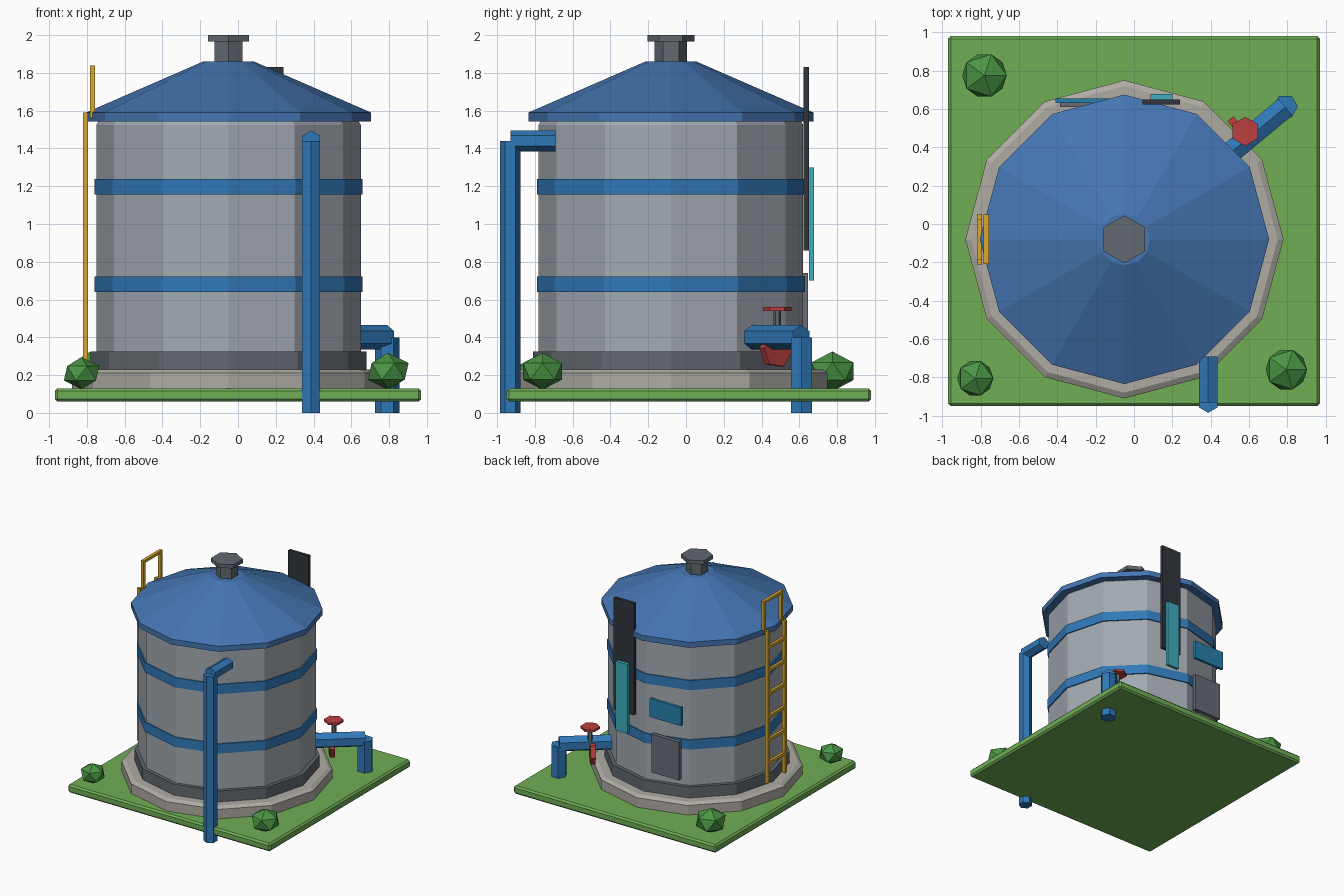
import bpy, bmesh, math
from mathutils import Vector, Matrix

if "Cube" in bpy.data.objects:
    bpy.data.objects.remove(bpy.data.objects["Cube"])

COLORS = {
    "grass": (0.16, 0.42, 0.09), "leaf": (0.07, 0.30, 0.06), "concrete": (0.43, 0.41, 0.37),
    "steel": (0.36, 0.40, 0.44), "dark_steel": (0.12, 0.14, 0.16), "roof_blue": (0.06, 0.18, 0.45),
    "pipe_blue": (0.03, 0.19, 0.48), "red": (0.50, 0.05, 0.05), "yellow": (0.70, 0.40, 0.03),
    "black": (0.03, 0.035, 0.045), "cyan": (0.05, 0.42, 0.52), "sign_blue": (0.02, 0.22, 0.42),
    "door_grey": (0.14, 0.15, 0.18),
}


def material(name):
    m = bpy.data.materials.get(name)
    if not m:
        m = bpy.data.materials.new(name)
        m.diffuse_color = (*COLORS[name], 1)
        m.use_nodes = True
        m.node_tree.nodes["Principled BSDF"].inputs["Base Color"].default_value = m.diffuse_color
    return m


def finish(name, bm, color):
    bmesh.ops.recalc_face_normals(bm, faces=bm.faces)
    me = bpy.data.meshes.new(name)
    bm.to_mesh(me)
    bm.free()
    me.materials.append(material(color))
    ob = bpy.data.objects.new(name, me)
    bpy.context.collection.objects.link(ob)
    return ob


def turned(name, origin, axis, u, profile, n, color):
    """Closed n-sided solid: (radius, height) rings along axis, first corner towards u."""
    o, a, u = Vector(origin), Vector(axis).normalized(), Vector(u)
    u = (u - a * u.dot(a)).normalized()
    v = a.cross(u)
    bm = bmesh.new()
    rings = []
    for r, h in profile:
        rings.append([bm.verts.new(o + a * h + (u * math.cos(t) + v * math.sin(t)) * r)
                      for t in (2 * math.pi * k / n for k in range(n))])
    for lo, hi in zip(rings, rings[1:]):
        for k in range(n):
            bm.faces.new((lo[k], lo[(k + 1) % n], hi[(k + 1) % n], hi[k]))
    bm.faces.new(rings[0][::-1])
    bm.faces.new(rings[-1])
    return finish(name, bm, color)


def pipe(name, p0, p1, r, u, color="pipe_blue"):
    d = Vector(p1) - Vector(p0)
    return turned(name, p0, d, u, [(r, 0), (r, d.length)], 6, color)


def box(name, lo, hi, color, bevel=0.0):
    lo, hi = Vector(lo), Vector(hi)
    bm = bmesh.new()
    bmesh.ops.create_cube(bm, size=1, matrix=Matrix.Translation((lo + hi) / 2)
                          @ Matrix.Diagonal((*(hi - lo), 1)))
    if bevel:
        bmesh.ops.bevel(bm, geom=bm.edges[:], offset=bevel, segments=1, affect='EDGES')
    return finish(name, bm, color)


Z, X, Y = (0, 0, 1), (1, 0, 0), (0, 1, 0)
CX, CY = -0.05, -0.08
C = (CX, CY, 0)

# Ground
box("ground_slab", (-0.97, -0.95, 0.06), (0.97, 0.98, 0.13), "grass", 0.014)

# Tank, from footing to vent
turned("footing", C, Z, Y, [(0.83, 0.12), (0.83, 0.212), (0.80, 0.23)], 12, "concrete")
turned("skirt", C, Z, Y, [(0.73, 0.22), (0.73, 0.325)], 12, "dark_steel")
turned("tank_body", C, Z, Y, [(0.70, 0.23), (0.70, 1.525), (0.685, 1.55)], 12, "steel")
for i, z in enumerate((0.64, 1.155)):
    turned(f"band_{i + 1}", C, Z, Y, [(0.71, z), (0.71, z + 0.083)], 12, "pipe_blue")
turned("roof", C, Z, Y, [(0.755, 1.543), (0.755, 1.59), (0.135, 1.86)], 12, "roof_blue")
turned("vent_stem", C, Z, Y, [(0.086, 1.84), (0.086, 1.97)], 6, "dark_steel")
turned("vent_cap", C, Z, Y, [(0.125, 1.967), (0.125, 2.0)], 6, "dark_steel")

# Front inlet pipe
pipe("inlet_riser", (0.387, -0.93, 0), (0.387, -0.93, 1.44), 0.055, Y)
pipe("inlet_elbow", (0.387, -0.93, 1.44), (0.387, -0.69, 1.44), 0.055, Z)

# Side outlet pipe with valve
out = Vector((0.77, 0.64, 0))
pipe("outlet_pipe", (0.465, 0.34, 0.40), (0.79, 0.61, 0.40), 0.065, Z)
pipe("outlet_drop", (0.79, 0.612, 0), (0.79, 0.612, 0.40), 0.065, X)
turned("valve_flange", (0.565, 0.475, 0.335), out, Vector((-0.64, 0.77, -0.1)),
       [(0.097, -0.02), (0.097, 0.02)], 6, "red")
pipe("valve_stem", (0.58, 0.483, 0.42), (0.58, 0.483, 0.545), 0.02, Y, "dark_steel")
pipe("valve_wheel", (0.58, 0.483, 0.54), (0.58, 0.483, 0.56), 0.076, Y, "red")

# Ladder on the left, with a grab loop over the roof edge
for s, side in ((-1, "front"), (1, "back")):
    y = CY + s * 0.118
    box(f"ladder_rail_{side}", (-0.82, y - 0.014, 0.27), (-0.793, y + 0.014, 1.59), "yellow")
    box(f"grab_post_{side}", (-0.784, y - 0.011, 1.56), (-0.757, y + 0.011, 1.838), "yellow")
for i in range(6):
    z = 0.44 + 0.2 * i
    box(f"rung_{i + 1}", (-0.818, CY - 0.12, z - 0.012), (-0.795, CY + 0.12, z + 0.012), "yellow")
box("grab_bar", (-0.784, CY - 0.129, 1.815), (-0.757, CY + 0.129, 1.838), "yellow")

# Back fittings
box("gauge_board", (0.045, 0.623, 0.86), (0.24, 0.65, 1.83), "black")
box("gauge_level", (0.085, 0.65, 0.70), (0.20, 0.677, 1.30), "cyan")
box("sign_plate", (-0.41, 0.63, 0.89), (-0.11, 0.654, 1.05), "sign_blue")
box("access_door", (-0.385, 0.61, 0.41), (-0.12, 0.645, 0.74), "door_grey")

# Bushes
for i, (x, y, z, r, h) in enumerate(((-0.78, 0.775, 0.22, 0.13, 0.105),
                                     (-0.828, -0.805, 0.21, 0.105, 0.085),
                                     (0.795, -0.76, 0.22, 0.121, 0.098))):
    bm = bmesh.new()
    bmesh.ops.create_icosphere(bm, subdivisions=1, radius=1,
                               matrix=Matrix.Translation((x, y, z)) @ Matrix.Diagonal((r, r, h, 1)))
    finish(f"bush_{i + 1}", bm, "leaf")
